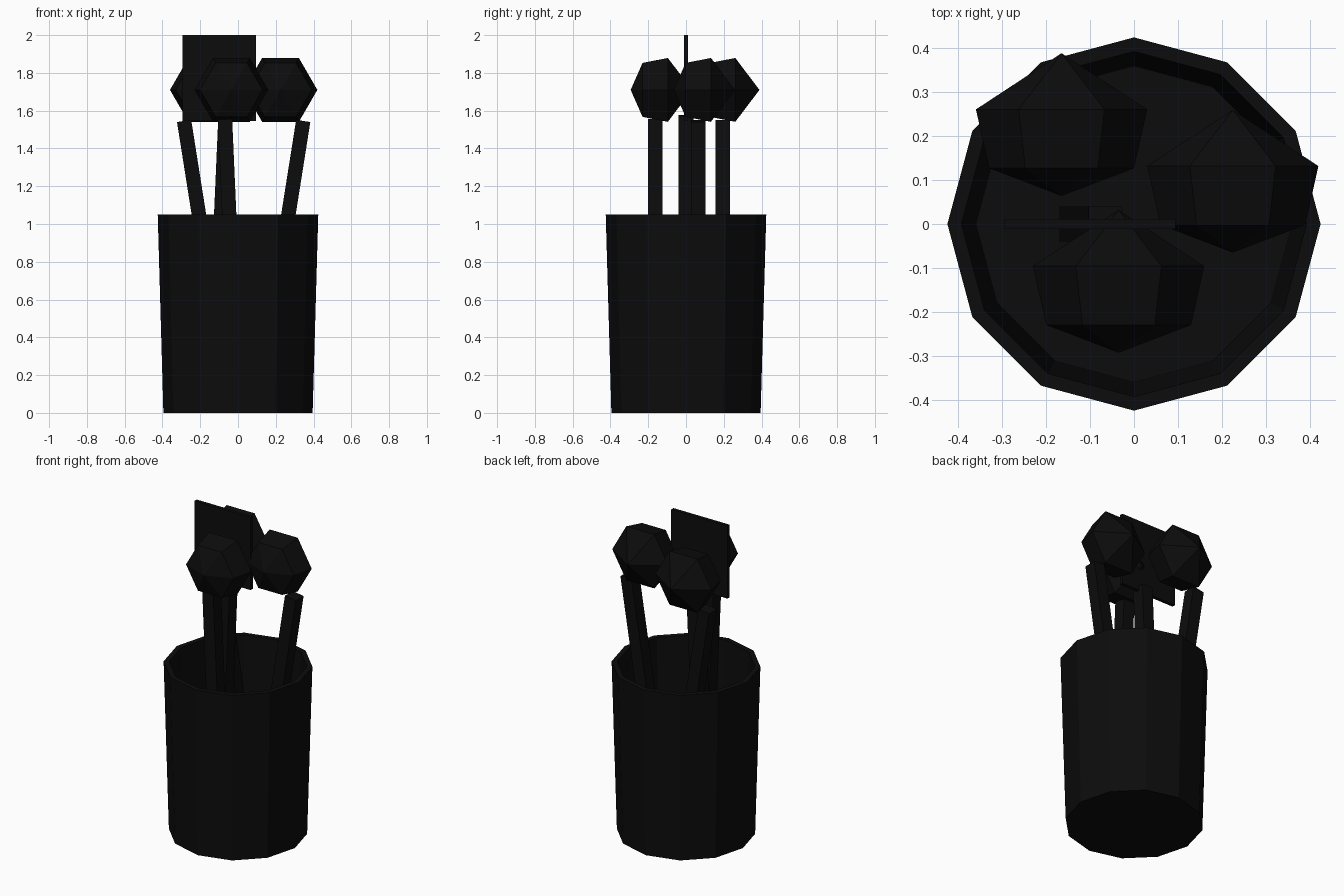
import bpy, bmesh, math
from mathutils import Matrix

if "Cube" in bpy.data.objects:
    bpy.data.objects.remove(bpy.data.objects["Cube"])

black = bpy.data.materials.new("matte black")
black.diffuse_color = (0.0037, 0.0037, 0.0037, 1)
black.use_nodes = True
black.node_tree.nodes["Principled BSDF"].inputs["Base Color"].default_value = black.diffuse_color


def finish(name, bm):
    bmesh.ops.recalc_face_normals(bm, faces=bm.faces)
    mesh = bpy.data.meshes.new(name)
    bm.to_mesh(mesh)
    bm.free()
    mesh.materials.append(black)
    ob = bpy.data.objects.new(name, mesh)
    bpy.context.collection.objects.link(ob)
    return ob


def lathe(name, profile, sides, matrix=Matrix()):
    """Revolve (radius, height) points about z; radius 0 makes a pole."""
    bm = bmesh.new()
    rings = []
    for r, h in profile:
        n = sides if r else 1
        rings.append([bm.verts.new((r * math.cos(2 * math.pi * i / sides),
                                    r * math.sin(2 * math.pi * i / sides), h))
                      for i in range(n)])
    for a, b in zip(rings, rings[1:]):
        for i in range(sides):
            j = (i + 1) % sides
            loop = [a[i % len(a)], a[j % len(a)], b[j % len(b)], b[i % len(b)]]
            bm.faces.new(list(dict.fromkeys(loop)))
    bm.transform(matrix)
    return finish(name, bm)


def box(name, centre, size, tilt=0.0):
    bm = bmesh.new()
    bmesh.ops.create_cube(bm, size=1)
    bm.transform(Matrix.Translation(centre) @ Matrix.Rotation(tilt, 4, 'Y')
                 @ Matrix.Diagonal((*size, 1)))
    return finish(name, bm)


# Open tapered cup with a thick wall and floor
lathe("cup", [(0, 0), (0.395, 0), (0.425, 1.05), (0.393, 1.05),
              (0.36, 0.05), (0, 0.05)], 12)

# Spoons: faceted six-sided bowl facing front, leaning handle
bowl = [(0, -0.13), (0.165, -0.067), (0.195, 0.067), (0, 0.195)]
spoons = [("front", -0.035, -0.163, -0.044),
          ("right", 0.225, 0.065, 0.157),
          ("left", -0.165, 0.194, -0.157)]
for label, x, y, tilt in spoons:
    place = Matrix.Translation((x, y, 1.71)) @ Matrix.Rotation(-math.pi / 2, 4, 'X')
    lathe(label + "_spoon_bowl", bowl, 6, place)
    box(label + "_spoon_handle", (x, y, 0.785), (0.076, 0.078, 1.54), tilt)

# Spatula: thin square blade and handle
box("spatula_blade", (-0.1, 0, 1.772), (0.39, 0.022, 0.456))
box("spatula_handle", (-0.1, 0, 0.8), (0.076, 0.08, 1.55), 0.044)
